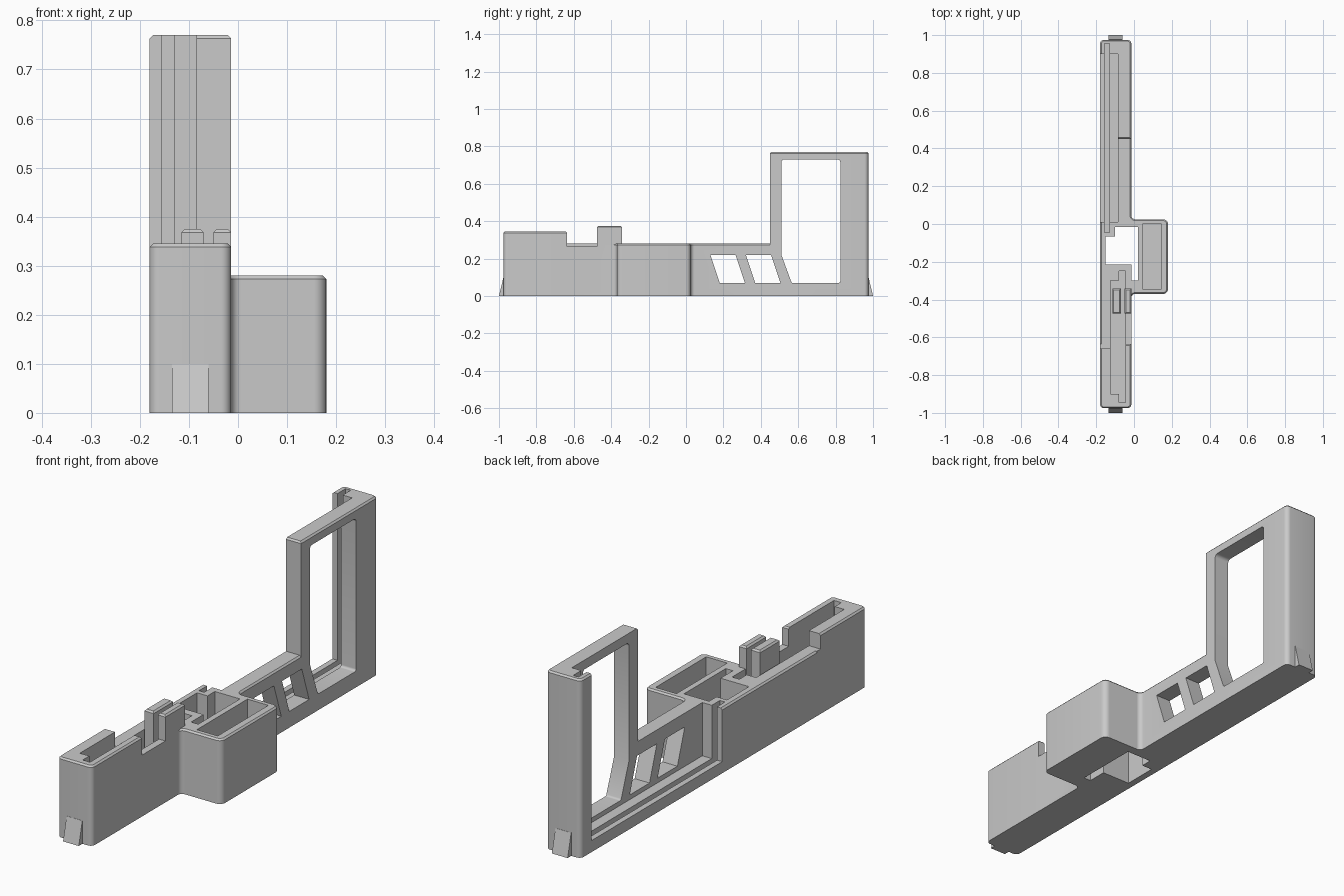
import bpy, bmesh, math
from mathutils import Vector

cube = bpy.data.objects.get("Cube")
if cube:
    bpy.data.objects.remove(cube, do_unlink=True)

gray = bpy.data.materials.new("matte_gray")
gray.use_nodes = True
gray.diffuse_color = (0.59, 0.59, 0.59, 1)
gray.node_tree.nodes["Principled BSDF"].inputs["Base Color"].default_value = (0.59, 0.59, 0.59, 1)


def rounded(corners, steps=5):
    """Outline from (u, v) or (u, v, radius) corners."""
    out = []
    for i, c in enumerate(corners):
        p = Vector(c[:2])
        if len(c) == 2:
            out.append(p)
            continue
        a = (Vector(corners[i - 1][:2]) - p).normalized()
        b = (Vector(corners[(i + 1) % len(corners)][:2]) - p).normalized()
        half = a.angle(b) / 2
        t = c[2] / math.tan(half)
        centre = p + (a + b).normalized() * (c[2] / math.sin(half))
        s, e = p + a * t - centre, p + b * t - centre
        for k in range(steps + 1):
            out.append(centre + s.lerp(e, k / steps).normalized() * c[2])
    return out


def prism(name, corners, lo, hi, axis="z", chamfer=0, plain_ends=()):
    """Extrude an outline along z, or a (y, z) outline along x; plain_ends are y values left sharp."""
    bm = bmesh.new()
    place = (lambda p: (p.x, p.y, lo)) if axis == "z" else (lambda p: (lo, p.x, p.y))
    face = bm.faces.new([bm.verts.new(place(p)) for p in rounded(corners)])
    res = bmesh.ops.extrude_face_region(bm, geom=[face])
    move = (0, 0, hi - lo) if axis == "z" else (hi - lo, 0, 0)
    top = [g for g in res["geom"] if isinstance(g, bmesh.types.BMVert)]
    bmesh.ops.translate(bm, verts=top, vec=move)
    bmesh.ops.recalc_face_normals(bm, faces=bm.faces)
    if chamfer:
        edges = [e for e in bm.edges if all(v in top for v in e.verts)
                 and not any(all(abs(v.co.y - y) < 1e-5 for v in e.verts) for y in plain_ends)]
        bmesh.ops.bevel(bm, geom=edges, offset=chamfer, segments=1, affect="EDGES")
    mesh = bpy.data.meshes.new(name)
    bm.to_mesh(mesh)
    bm.free()
    mesh.materials.append(gray)
    obj = bpy.data.objects.new(name, mesh)
    bpy.context.collection.objects.link(obj)
    return obj


def block(name, x0, x1, y0, y1, z0, z1, chamfer=0):
    return prism(name, [(x0, y0), (x1, y0), (x1, y1), (x0, y1)], z0, z1, chamfer=chamfer)


def combine(tool, operation, *targets):
    for target in targets:
        bpy.context.view_layer.objects.active = target
        mod = target.modifiers.new("combine", "BOOLEAN")
        mod.operation, mod.solver, mod.object = operation, "EXACT", tool
        bpy.ops.object.modifier_apply(modifier=mod.name)
    bpy.data.objects.remove(tool, do_unlink=True)


def cut(tool, *targets):
    combine(tool, "DIFFERENCE", *targets)


L, R = -0.18, -0.014        # sides of the long bar
FRONT, BACK = -0.635, 0.45  # where the three sections meet
C = 0.007                   # edge chamfer

# Front block, middle bar with side box, tall back frame
front = prism("front_block", [
    (L, -0.975, 0.02), (R, -0.975, 0.02), (R, FRONT), (L, FRONT)], 0, 0.345, chamfer=C)
middle = prism("middle_body", [
    (L, FRONT), (R, FRONT), (R, -0.37, 0.02), (0.18, -0.37, 0.025), (0.18, 0.025, 0.025),
    (R, 0.025, 0.02), (R, BACK), (L, BACK)], 0, 0.28, chamfer=C, plain_ends=(FRONT, BACK))
frame = prism("back_frame", [
    (L, BACK), (R, BACK), (R, 0.975, 0.02), (L, 0.975, 0.02)], 0, 0.77, chamfer=C)

# Slanted windows and tall window
for y, parts in ((0.13, [middle]), (0.32, [middle, frame])):
    cut(prism("slanted_window", [
        (y, 0.22), (y + 0.05, 0.07), (y + 0.185, 0.07), (y + 0.135, 0.22)], -0.3, 0.3, "x"), *parts)
cut(prism("window", [(0.51, 0.73, 0.015), (0.51, 0.22), (0.565, 0.07, 0.01),
                     (0.825, 0.07, 0.01), (0.825, 0.73, 0.015)], -0.3, 0.3, "x"), frame)

# Panel recess with its groove
cut(block("recess", -0.3, -0.085, 0.01, 0.9, 0.05, 1), middle, frame)
cut(block("groove", -0.155, -0.13, -0.045, 0.955, 0.02, 1), middle, frame)

# Shaft through the bar, with its side slot
cut(prism("shaft", [(-0.15, -0.215), (R, -0.215), (R, -0.3), (0.02, -0.3), (0.02, -0.015),
                    (-0.1, -0.015), (-0.1, -0.065), (-0.15, -0.065)], -0.1, 1), middle)

# Side box pocket
cut(block("box_pocket", 0.045, 0.145, -0.345, 0, 0.04, 1), middle)

# Long front pocket
cut(prism("front_pocket", [(-0.125, -0.9), (-0.08, -0.9), (-0.08, -0.945), (-0.045, -0.945),
                           (-0.045, -0.25), (-0.08, -0.25), (-0.08, -0.3), (-0.125, -0.3)],
          0.04, 1), front, middle)

# Lowered rims beside the pocket
cut(block("right_rim_notch", -0.06, 0.1, FRONT - 0.001, -0.475, 0.265, 1), front, middle)
cut(block("left_rim_notch", -0.3, -0.1, -0.66, -0.6, 0.28, 1), front)

# Pair of upright clips
for x0, x1 in ((-0.115, -0.07), (-0.05, R)):
    combine(block("clip", x0, x1, -0.475, -0.342, 0.02, 0.375, C), "UNION", middle)

# Wedge tabs on both ends
for name, s in (("front_tab", -1), ("back_tab", 1)):
    prism(name, [(s * 0.96, 0), (s, 0), (s * 0.976, 0.1), (s * 0.96, 0.1)], -0.135, -0.06, "x")

bpy.ops.object.select_all(action="DESELECT")
for part in (front, middle, frame):
    part.select_set(True)
bpy.context.view_layer.objects.active = middle
bpy.ops.object.shade_smooth_by_angle(angle=math.radians(30))
